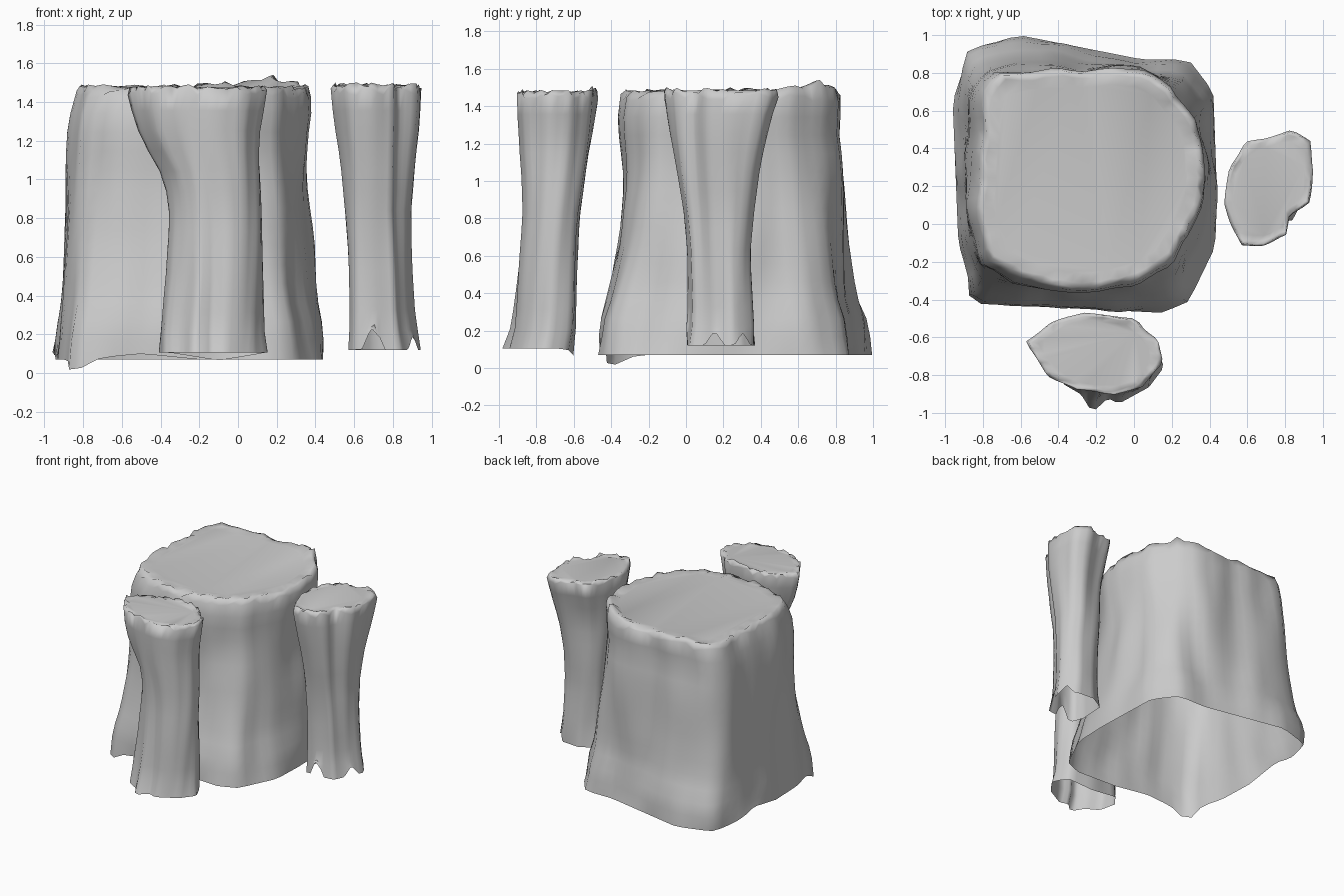
import bpy, bmesh, math, random
from mathutils import Vector, noise
from mathutils.geometry import intersect_line_line_2d

if "Cube" in bpy.data.objects:
    bpy.data.objects.remove(bpy.data.objects["Cube"])

random.seed(4)


def polar(outline, count):
    """Resample an outline by angle, scaled into a -1..1 box."""
    xs, ys = zip(*outline)
    cx, cy = (min(xs) + max(xs)) / 2, (min(ys) + max(ys)) / 2
    hx, hy = (max(xs) - min(xs)) / 2, (max(ys) - min(ys)) / 2
    pts = [Vector(((x - cx) / hx, (y - cy) / hy)) for x, y in outline]
    out = []
    for i in range(count):
        a = math.tau * i / count
        d = Vector((math.cos(a), math.sin(a)))
        for p, q in zip(pts, pts[1:] + pts[:1]):
            e = q - p
            det = d.x * e.y - d.y * e.x
            if abs(det) < 1e-9:
                continue
            t = (p.x * e.y - p.y * e.x) / det
            s = (p.x * d.y - p.y * d.x) / det
            if t > 0 and -1e-6 <= s <= 1 + 1e-6:
                out.append(d * t)
                break
    return out


def sample(levels, z):
    """Box (xmin, xmax, ymin, ymax) at a height, from the profile table."""
    for lo, hi in zip(levels, levels[1:]):
        if z <= hi[0]:
            t = (z - lo[0]) / (hi[0] - lo[0])
            return [a + (b - a) * t for a, b in zip(lo[1:], hi[1:])]
    return levels[-1][1:]


def rock(name, top, bottom, levels, count, rows, rough, inset, cap_z, dips, bumps):
    """Open-bottomed rock column with a ragged base, rough rim and flat cap."""
    up, low = polar(top, count), polar(bottom, count)
    z0, z1 = levels[0][0], levels[-1][0]
    bm = bmesh.new()
    rings = []
    for r in range(rows + 1):
        t = r / rows
        z = z0 + (z1 - z0) * t
        x0, x1, y0, y1 = sample(levels, z)
        w = min(1, t * 1.3)
        ring = []
        for i in range(count):
            p = low[i].lerp(up[i], w)
            co = Vector(((x0 + x1) / 2 + p.x * (x1 - x0) / 2,
                         (y0 + y1) / 2 + p.y * (y1 - y0) / 2, z))
            # Vertical flutes and broad lumps
            f = noise.noise(Vector((co.x * 5, co.y * 5, z * 1.6)))
            n = Vector((p.x, p.y, 0)).normalized()
            if 0 < r:
                co += n * (f * rough)
            if r == 0:
                for dx, dy, dz, size in dips:
                    d = math.hypot(co.x - dx, co.y - dy)
                    co.z += dz * max(0, 1 - d / size)
            if r == rows:
                co.z += random.uniform(-.025, .025)
            ring.append(bm.verts.new(co))
        rings.append(ring)
    # Broken rim, sloping in to the flat cap
    c = sum((v.co for v in rings[-1]), Vector()) / count
    for k, (f, jit) in enumerate(((inset * .4, .018), (inset, .01), (inset * 2.2, 0))):
        ring = []
        for v in rings[rows]:
            co = v.co.lerp(c, f + random.uniform(-.3, .3) * inset * .5 * (k < 2))
            co.z = cap_z + random.uniform(-jit, jit)
            if k < 2:
                for dx, dy, dz, size in bumps:
                    d = math.hypot(co.x - dx, co.y - dy)
                    co.z += dz * max(0, 1 - d / size)
            ring.append(bm.verts.new(co))
        rings.append(ring)
    for a, b in zip(rings, rings[1:]):
        for i in range(count):
            j = (i + 1) % count
            bm.faces.new((a[i], a[j], b[j], b[i]))
    bm.faces.new(rings[-1])
    me = bpy.data.meshes.new(name)
    bm.to_mesh(me)
    bm.free()
    ob = bpy.data.objects.new(name, me)
    bpy.context.collection.objects.link(ob)
    for p in me.polygons:
        p.use_smooth = True
    return ob


# Large central rock
rock("main_rock",
     [(-.8, .68), (-.72, .8), (-.4, .82), (.05, .82), (.2, .74), (.33, .55), (.37, .25),
      (.3, -.05), (.2, -.22), (0, -.33), (-.3, -.35), (-.6, -.31), (-.76, -.22), (-.81, 0)],
     [(-.87, -.42), (.15, -.47), (.29, -.41), (.43, -.12), (.44, .15), (.42, .7), (.29, .87),
      (.05, .87), (-.61, 1), (-.87, .92), (-.96, .65), (-.93, -.1), (-.88, -.27)],
     [(.07, -.96, .44, -.47, 1.0), (.25, -.94, .42, -.46, .97), (.4, -.92, .39, -.42, .91),
      (.7, -.90, .39, -.36, .87), (1, -.88, .37, -.33, .84), (1.25, -.86, .37, -.35, .81),
      (1.38, -.84, .38, -.35, .82), (1.44, -.82, .37, -.33, .82)],
     72, 14, .03, .07, 1.475,
     [(-.87, -.42, -.07, .16), (-.5, -.45, .03, .3), (-.95, .5, .06, .3)],
     [(.15, .7, .055, .3), (-.55, .75, .02, .15)])

# Waisted column in front
rock("front_column",
     [(-.57, -.62), (-.45, -.52), (-.25, -.46), (.02, -.49), (.07, -.55), (.14, -.6),
      (.16, -.73), (.05, -.86), (-.1, -.9), (-.3, -.88), (-.45, -.8)],
     [(-.41, -.7), (-.34, -.61), (-.1, -.59), (.1, -.62), (.16, -.75), (.08, -.86),
      (-.08, -.95), (-.14, -.92), (-.22, -1), (-.28, -.9), (-.38, -.84)],
     [(.105, -.41, .16, -1.0, -.6), (.22, -.40, .15, -.95, -.59), (.5, -.37, .14, -.92, -.58),
      (.8, -.36, .13, -.88, -.57), (1, -.39, .12, -.88, -.54), (1.2, -.51, .11, -.89, -.50),
      (1.33, -.55, .13, -.90, -.48), (1.46, -.57, .15, -.90, -.47)],
     44, 13, .022, .08, 1.475,
     [(-.1, -.6, -.04, .25)], [(-.1, -.5, .02, .15)])

# Waisted column on the right
rock("right_column",
     [(.5, .12), (.52, .3), (.6, .43), (.7, .45), (.84, .5), (.93, .44), (.95, .28),
      (.92, .12), (.83, .05), (.82, -.06), (.7, -.1), (.58, -.1), (.52, 0)],
     [(.57, .1), (.58, .3), (.7, .37), (.85, .36), (.95, .25), (.88, .1), (.84, .02),
      (.7, 0), (.6, .01)],
     [(.12, .57, .95, 0, .37), (.3, .57, .92, .01, .36), (.6, .565, .90, .01, .35),
      (.85, .55, .89, -.01, .37), (1.1, .53, .91, -.05, .40), (1.3, .50, .94, -.09, .45),
      (1.46, .49, .95, -.11, .50)],
     44, 13, .022, .08, 1.485,
     [(.7, 0, .14, .06), (.91, .15, .08, .06), (.9, .3, .07, .06)], [])
